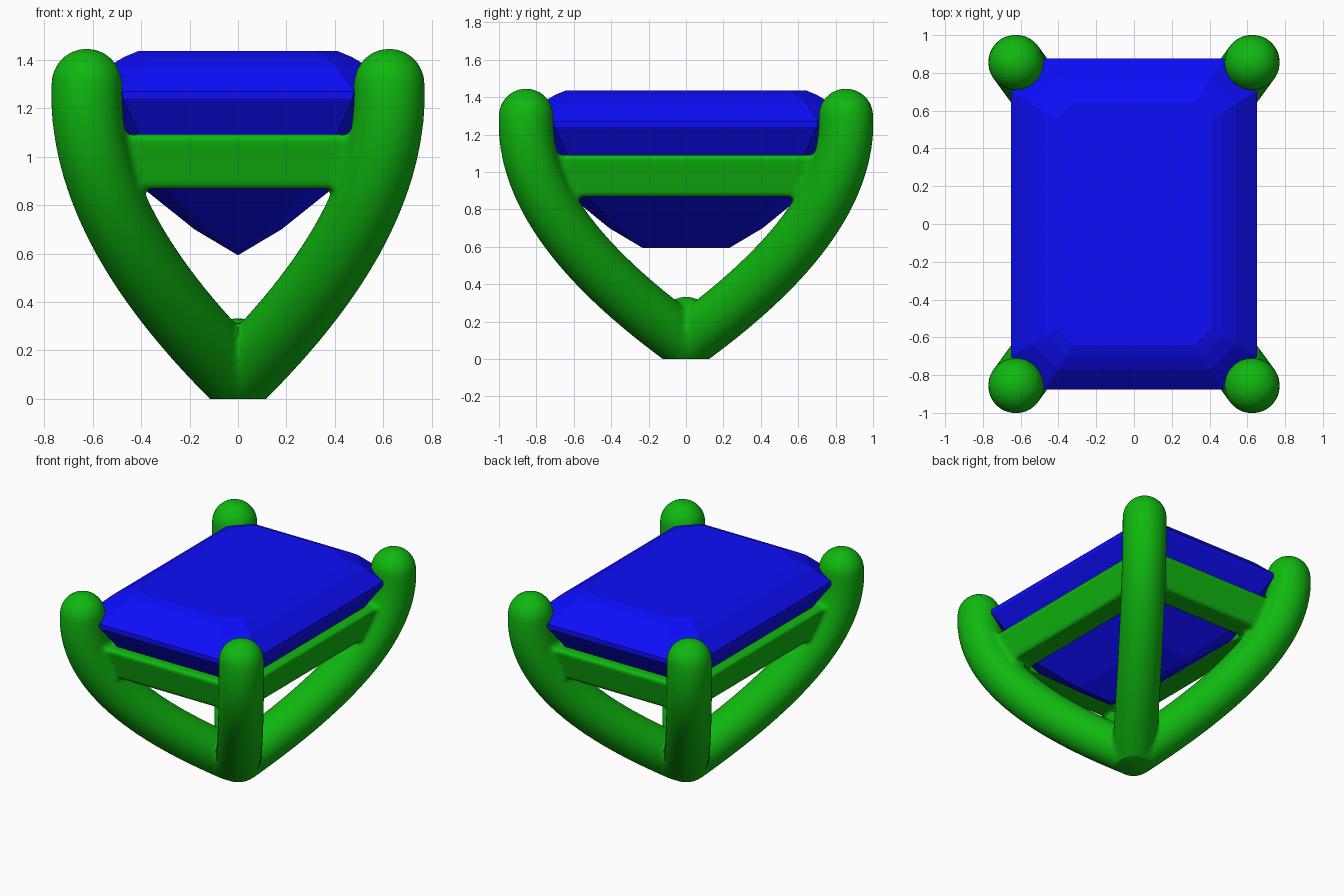
import bpy, bmesh, math
from mathutils import Vector, Matrix

if "Cube" in bpy.data.objects:
    bpy.data.objects.remove(bpy.data.objects["Cube"])


def material(name, color):
    m = bpy.data.materials.new(name)
    m.diffuse_color = color
    m.use_nodes = True
    m.node_tree.nodes["Principled BSDF"].inputs["Base Color"].default_value = m.diffuse_color
    return m


def add_object(name, bm, mat):
    bmesh.ops.recalc_face_normals(bm, faces=bm.faces[:])
    me = bpy.data.meshes.new(name)
    bm.to_mesh(me)
    bm.free()
    me.materials.append(mat)
    ob = bpy.data.objects.new(name, me)
    bpy.context.collection.objects.link(ob)
    return ob


green = material("green_metal", (0.005, 0.48, 0.005, 1))
blue = material("blue_stone", (0.004, 0.004, 0.95, 1))

# Step-cut stone: stacked chamfered rectangles (half x, half y, corner cut, z)
layers = [(0.41, 0.64, 0.09, 1.437), (0.47, 0.70, 0.11, 1.412),
          (0.54, 0.77, 0.135, 1.37),
          (0.65, 0.875, 0.175, 1.27), (0.65, 0.875, 0.175, 1.24),
          (0.43, 0.655, 0.11, 0.90), (0.18, 0.41, 0.05, 0.70),
          (0.0, 0.23, 0.0, 0.593)]
bm = bmesh.new()
rings = []
for hx, hy, c, z in layers:
    pts = [(hx, hy - c), (hx - c, hy), (c - hx, hy), (-hx, hy - c),
           (-hx, c - hy), (c - hx, -hy), (hx - c, -hy), (hx, c - hy)]
    rings.append([bm.verts.new((x, y, z)) for x, y in pts])
for a, b in zip(rings, rings[1:]):
    for i in range(8):
        j = (i + 1) % 8
        bm.faces.new((a[i], a[j], b[j], b[i]))
bm.faces.new(rings[0])
bmesh.ops.remove_doubles(bm, verts=bm.verts[:], dist=1e-5)
add_object("gem", bm, blue)

# Setting: four curved prongs sweeping up from one foot
R, SEG, STEPS = 0.147, 32, 40
P = [Vector(p) for p in ((0, 0.09), (0.45, 0.37), (1.03, 0.80), (1, 1.30))]


def bezier(t):
    s = 1 - t
    return s**3 * P[0] + 3*s*s*t * P[1] + 3*s*t*t * P[2] + t**3 * P[3]


def ball(bm, p):
    bmesh.ops.create_uvsphere(bm, u_segments=32, v_segments=16, radius=R,
                              matrix=Matrix.Translation(p))


def prong(bm, sx, sy):
    out = Vector((0.625 * sx, 0.855 * sy, 0))
    side = Vector((-out.y, out.x, 0)).normalized()
    path = [out * q.x + Vector((0, 0, q.y))
            for q in (bezier(i / STEPS) for i in range(STEPS + 1))]
    prev = None
    for i, p in enumerate(path):
        tan = (path[min(i + 1, STEPS)] - path[max(i - 1, 0)]).normalized()
        nor = tan.cross(side)
        ring = [bm.verts.new(p + R * (math.cos(a) * side + math.sin(a) * nor))
                for a in (2 * math.pi * k / SEG for k in range(SEG))]
        if prev:
            for k in range(SEG):
                n = (k + 1) % SEG
                bm.faces.new((prev[k], prev[n], ring[n], ring[k]))
        else:
            bm.faces.new(ring[::-1])
        prev = ring
    bm.faces.new(prev)
    # rounded ends
    ball(bm, path[0])
    ball(bm, path[-1])


def rail(bm, center, size, lean):
    # box whose underside leans inward with the stone
    shear = Matrix.Identity(4)
    shear[0][2], shear[1][2] = lean
    bmesh.ops.create_cube(bm, size=1, matrix=Matrix.Translation(center)
                          @ shear @ Matrix.Diagonal((*size, 1)))


bm = bmesh.new()
for s in (-1, 1):
    for t in (-1, 1):
        prong(bm, s, t)
    # rails between the prongs
    rail(bm, (0, s * 0.735, 0.98), (1.06, 0.17, 0.222), (0, s * 0.28))
    rail(bm, (s * 0.51, 0, 0.98), (0.17, 1.50, 0.222), (s * 0.28, 0))
# filled crotch where the prongs meet
ball(bm, (0, 0, 0.187))
setting = add_object("prong_setting", bm, green)

# Fuse the setting and soften its joints
rem = setting.modifiers.new("fuse", 'REMESH')
rem.mode = 'VOXEL'
rem.voxel_size = 0.015
smo = setting.modifiers.new("soften", 'SMOOTH')
smo.factor = 0.5
smo.iterations = 8
dg = bpy.context.evaluated_depsgraph_get()
fused = bpy.data.meshes.new_from_object(setting.evaluated_get(dg))
setting.modifiers.clear()

# Flat foot at z = 0
bm = bmesh.new()
bm.from_mesh(fused)
cut = bmesh.ops.bisect_plane(bm, geom=bm.verts[:] + bm.edges[:] + bm.faces[:],
                             plane_co=(0, 0, 0), plane_no=(0, 0, -1),
                             clear_outer=True)
edges = [e for e in cut["geom_cut"] if isinstance(e, bmesh.types.BMEdge)]
bmesh.ops.holes_fill(bm, edges=edges, sides=0)
bm.to_mesh(fused)
bm.free()
setting.data = fused
if not fused.materials:
    fused.materials.append(green)
bpy.ops.object.select_all(action='DESELECT')
setting.select_set(True)
bpy.context.view_layer.objects.active = setting
bpy.ops.object.shade_smooth_by_angle(angle=math.radians(40))
